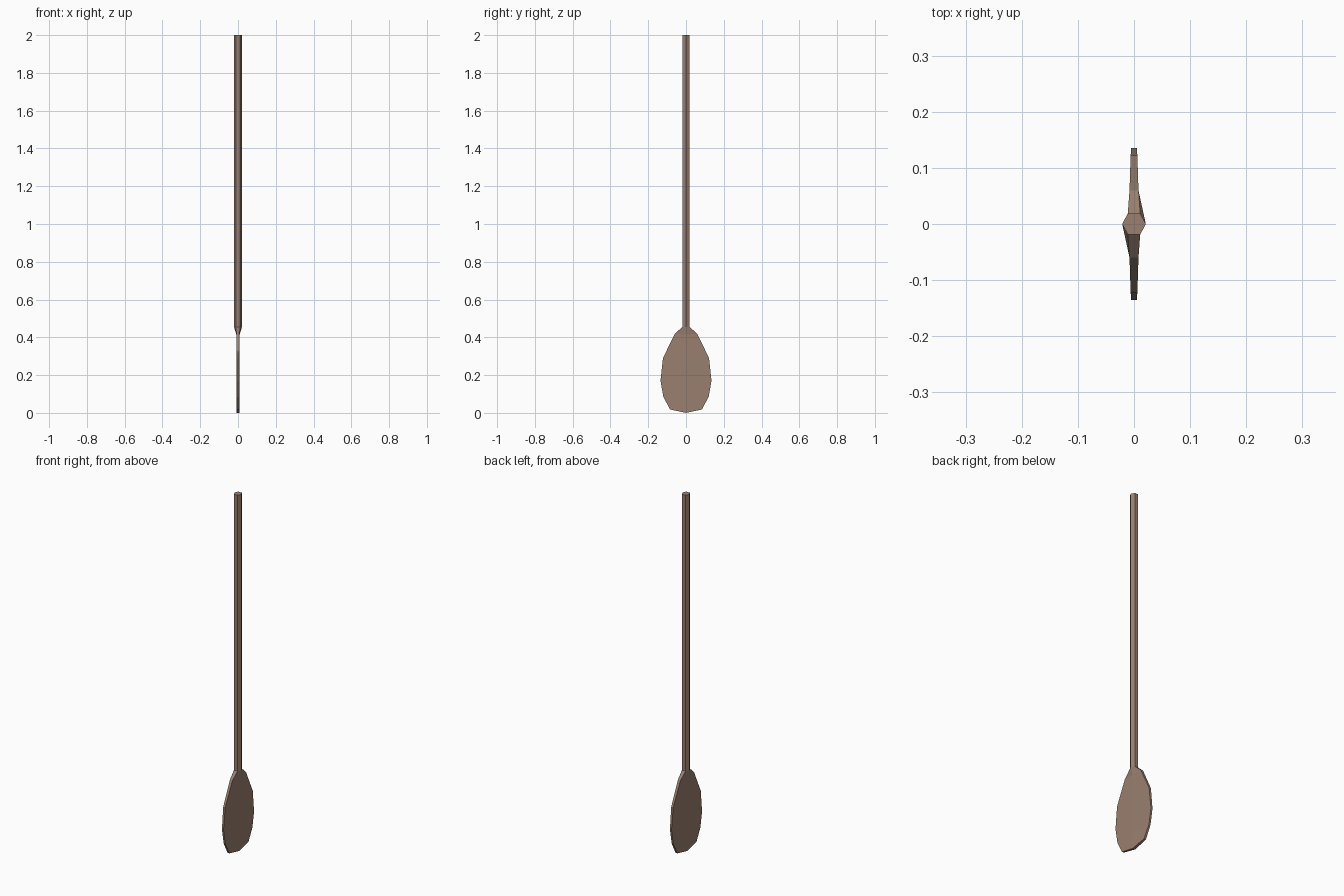
import bpy, bmesh

if "Cube" in bpy.data.objects:
    bpy.data.objects.remove(bpy.data.objects["Cube"])

wood = bpy.data.materials.new("brown wood")
wood.diffuse_color = (0.32, 0.215, 0.16, 1)
wood.use_nodes = True
wood.node_tree.nodes["Principled BSDF"].inputs["Base Color"].default_value = wood.diffuse_color

# hexagonal sections: (centre z, edge z, centre half-thickness, edge half-thickness, half-width)
sections = [
    (2.0, 2.0, 0.021, 0.011, 0.019),
    (0.455, 0.455, 0.021, 0.011, 0.019),
    (0.415, 0.418, 0.009, 0.008, 0.060),
    (0.29, 0.29, 0.008, 0.006, 0.122),
    (0.17, 0.17, 0.008, 0.005, 0.135),
    (0.085, 0.085, 0.008, 0.005, 0.120),
    (0.0, 0.018, 0.008, 0.006, 0.084),
]

bm = bmesh.new()


def ring(cz, ez, xc, xe, y):
    pts = [(xc, 0, cz), (xe, y, ez), (-xe, y, ez), (-xc, 0, cz), (-xe, -y, ez), (xe, -y, ez)]
    return [bm.verts.new(p) for p in pts]


rings = [ring(*s) for s in sections]

# shaft and blade skin
for a, b in zip(rings, rings[1:]):
    for i in range(6):
        j = (i + 1) % 6
        bm.faces.new((a[i], b[i], b[j], a[j]))

# shaft end and the two halves of the blade tip
bm.faces.new(rings[0])
t = rings[-1]
bm.faces.new((t[0], t[1], t[2], t[3]))
bm.faces.new((t[3], t[4], t[5], t[0]))
bmesh.ops.recalc_face_normals(bm, faces=bm.faces)

mesh = bpy.data.meshes.new("paddle")
bm.to_mesh(mesh)
bm.free()
mesh.materials.append(wood)
bpy.context.collection.objects.link(bpy.data.objects.new("paddle", mesh))
